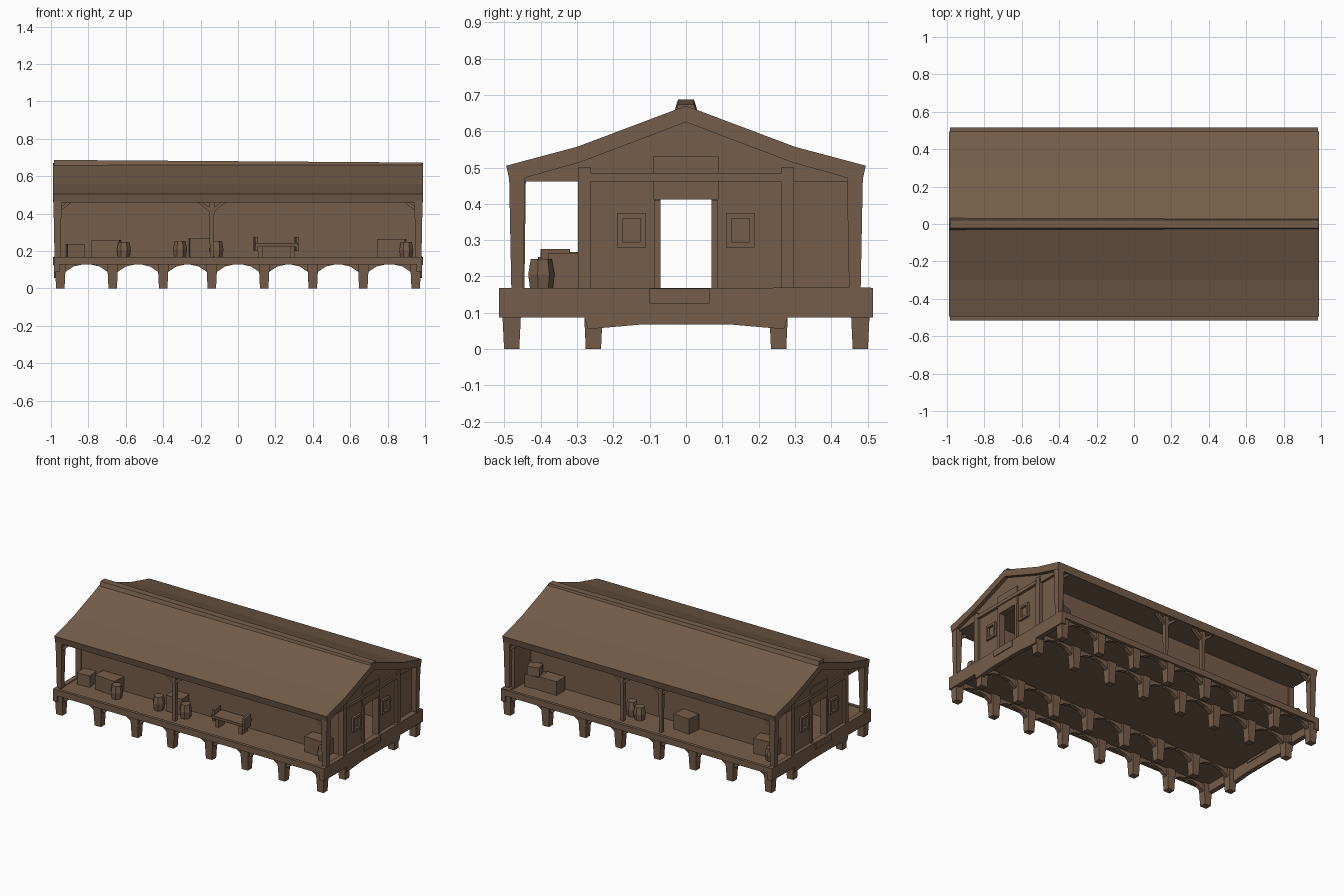
import bpy, bmesh, math
from mathutils import Matrix, Vector

if "Cube" in bpy.data.objects:
    bpy.data.objects.remove(bpy.data.objects["Cube"])

wood = bpy.data.materials.new("brown wood")
wood.diffuse_color = (0.18, 0.11, 0.068, 1)
wood.use_nodes = True
wood.node_tree.nodes["Principled BSDF"].inputs["Base Color"].default_value = wood.diffuse_color


def finish(name, bm):
    bmesh.ops.recalc_face_normals(bm, faces=bm.faces)
    me = bpy.data.meshes.new(name)
    bm.to_mesh(me)
    bm.free()
    me.materials.append(wood)
    ob = bpy.data.objects.new(name, me)
    bpy.context.collection.objects.link(ob)
    return ob


def box(name, x0, x1, y0, y1, z0, z1, taper=1.0, turn=0.0):
    """Box from its limits; taper scales the bottom, turn spins it about z."""
    bm = bmesh.new()
    bmesh.ops.create_cube(bm, size=1)
    for v in bm.verts:
        if v.co.z < 0:
            v.co.x *= taper
            v.co.y *= taper
        v.co = Vector((v.co.x * (x1 - x0), v.co.y * (y1 - y0), v.co.z * (z1 - z0)))
    bmesh.ops.transform(bm, verts=bm.verts, matrix=Matrix.Translation(
        ((x0 + x1) / 2, (y0 + y1) / 2, (z0 + z1) / 2)) @ Matrix.Rotation(turn, 4, 'Z'))
    return finish(name, bm)


def prism(name, pts, a, b, axis):
    """Extrude a profile along x (pts are y,z) or along y (pts are x,z)."""
    bm = bmesh.new()
    def put(p, t):
        return bm.verts.new((t, p[0], p[1]) if axis == 'x' else (p[0], t, p[1]))
    A = [put(p, a) for p in pts]
    B = [put(p, b) for p in pts]
    bm.faces.new(A)
    bm.faces.new(B)
    for i in range(len(pts)):
        j = (i + 1) % len(pts)
        bm.faces.new((A[i], A[j], B[j], B[i]))
    return finish(name, bm)


def barrel(name, x, y, z, r, h):
    bm = bmesh.new()
    bmesh.ops.create_cone(bm, cap_ends=True, segments=7, radius1=r * .85, radius2=r * .8, depth=h)
    side = [e for e in bm.edges if abs(e.verts[0].co.z - e.verts[1].co.z) > h / 2]
    cut = bmesh.ops.subdivide_edges(bm, edges=side, cuts=1)
    for v in bm.verts:
        if abs(v.co.z) < h * .1:
            v.co.x *= 1.22
            v.co.y *= 1.22
        v.co += Vector((x, y, z + h / 2))
    return finish(name, bm)


# Roof shell, gable filling and ridge cap
top = [(-.495, .505), (-.3, .557), (0, .67), (.3, .557), (.495, .505)]
under = [(.485, .46), (.29, .515), (0, .625), (-.29, .515), (-.485, .46)]
prism("roof", top + under, -.99, .99, 'x')
prism("gable_and_ceiling", [(-.475, .462), (-.29, .525), (0, .64), (.29, .525), (.475, .462)],
      -.965, .965, 'x')
cap = prism("ridge_cap", [(-.032, .655), (-.022, .687), (.022, .687), (.032, .655)], -.985, .985, 'x')
for v in cap.data.vertices:
    if v.co.x > 0:
        v.co.z -= .014

# Deck with edge boards and end beams
box("deck", -.975, .975, -.5, .5, .14, .163)
for s in (-1, 1):
    box("deck_edge", -.985, .985, s * .505 - .01, s * .505 + .01, .128, .168)
    beam = [(-.515, .168), (-.515, .087), (-.28, .087), (-.27, .055), (-.12, .068), (.12, .068),
            (.27, .055), (.28, .087), (.515, .087), (.515, .168)]
    prism("end_beam", beam, s * .955, s * .985, 'x')
    box("door_step", s * .97 - .02, s * .97 + .02, -.1, .065, .125, .167)

# Stilts with curved braces, four rows of eight
stilts = [-.95, -.67, -.4, -.14, .14, .4, .67, .95]
brace = [(-.125, .142), (-.125, .13), (-.07, .117), (-.022, .085), (.022, .085), (.07, .117),
         (.125, .13), (.125, .142)]
for y in (-.48, -.255, .255, .48):
    for x in stilts:
        box("stilt", x - .03, x + .03, y - .028, y + .028, 0, .15, .75)
        pts = [(x + max(-.985 - x, min(.985 - x, px)), pz) for px, pz in brace]
        prism("stilt_brace", pts, y - .012, y + .012, 'y')

# Hall walls: long sides, and ends with a doorway and windows
for s in (-1, 1):
    box("long_wall", -.94, .94, s * .277 - .013, s * .277 + .013, .15, .52)
    for t in (-1, 1):
        y0, y1 = sorted((t * .07, t * .29))
        box("end_wall", s * .945 - .015, s * .945 + .015, y0, y1, .15, .53)
        c = t * .15
        for a, b, z0, z1 in ((-.04, .04, .36, .375), (-.04, .04, .28, .295),
                             (-.04, -.025, .295, .36), (.025, .04, .295, .36)):
            box("window_frame", s * .965 - .01, s * .965 + .01, c + a, c + b, z0, z1)
        box("corner_pillar", s * .955 - .02, s * .955 + .02, t * .28 - .018, t * .28 + .018, .09, .5)
        box("door_jamb", s * .96 - .012, s * .96 + .012, t * .079 - .009, t * .079 + .009, .16, .41)
    box("door_lintel", s * .95 - .02, s * .95 + .02, -.09, .09, .412, .53)
    box("gable_tie_beam", s * .965 - .012, s * .965 + .012, -.27, .27, .462, .485)

# Porch posts with knee braces
posts = [(-.965, -.465), (.965, -.465), (-.14, -.455), (-.965, .465), (.965, .465),
         (-.14, .455), (.14, .455)]
for x, y in posts:
    w = .022 if abs(x) > .5 else .014
    box("porch_post", x - w, x + w, y - w, y + w, .16, .475, .72)
    for d in (-1, 1):
        if abs(x + d * .07) < .98:
            prism("knee_brace", [(x, .40), (x, .425), (x + d * .06, .468), (x + d * .085, .468)],
                  y - .01, y + .01, 'y')

# Closed panel at the right end of the back porch
box("porch_end_panel", .925, .95, .28, .46, .16, .49)
box("porch_end_sill", .93, .985, .24, .51, .128, .17)

# Crates and barrels on both porches
crates = [(-.87, -.33, .09, .08, .075, .1), (-.705, -.33, .15, .09, .095, -.08),
          (-.205, -.33, .11, .09, .105, .05), (.82, -.33, .15, .09, .1, -.06),
          (.85, .35, .1, .09, .08, .1), (.73, .35, .13, .09, .09, 0),
          (-.24, .34, .12, .09, .1, -.1), (-.83, .34, .14, .09, .1, .1)]
for x, y, w, d, h, turn in crates:
    box("crate", x - w / 2, x + w / 2, y - d / 2, y + d / 2, .163, .163 + h, 1, turn)
for x, y, h in ((-.61, -.39, .085), (-.31, -.38, .09), (-.115, -.38, .09), (.9, -.4, .085),
                (.14, .36, .095), (.07, .38, .085), (-.9, .4, .08)):
    barrel("barrel", x, y, .163, .038, h)
box("stacked_crate", .81, .89, .32, .39, .243, .3, 1, .3)

# Low table with raised ends on the front porch
box("table_top", .09, .32, -.41, -.31, .222, .242, .95)
for x in (.12, .29):
    box("table_leg", x - .012, x + .012, -.39, -.33, .163, .225)
    d = .025 if x > .2 else -.025
    box("table_end", x + d - .008, x + d + .008, -.4, -.32, .2, .275, 1, .1)
